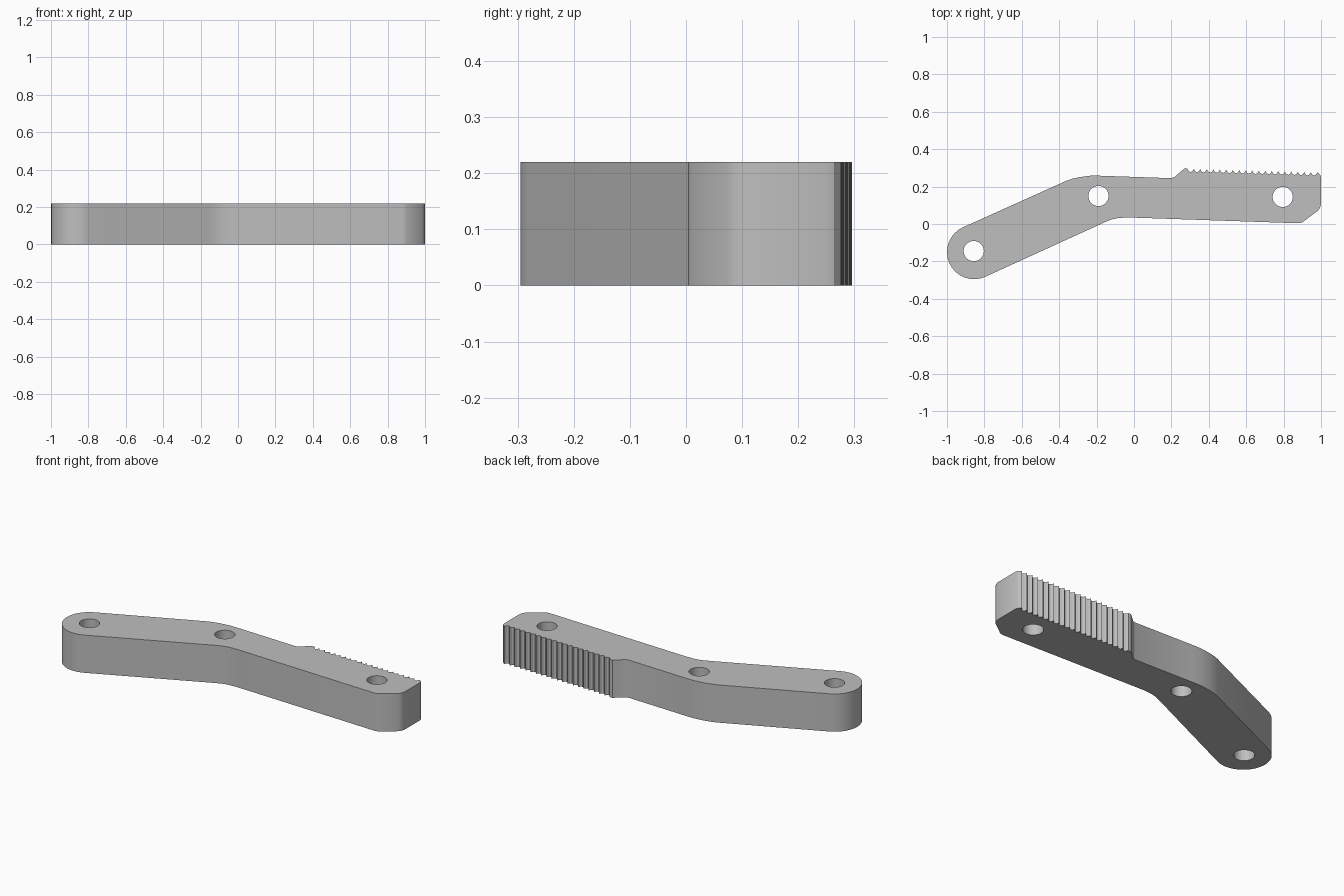
import bpy, bmesh, math
from mathutils import Vector

cube = bpy.data.objects.get("Cube")
if cube:
    bpy.data.objects.remove(cube, do_unlink=True)

HEIGHT = 0.22
TEETH = 20

grey = bpy.data.materials.new("plain_grey")
grey.use_nodes = True
colour = (0.52, 0.52, 0.52, 1)
grey.diffuse_color = colour
grey.node_tree.nodes["Principled BSDF"].inputs["Base Color"].default_value = colour


def arc(cx, cy, r, start, end, steps):
    angles = [math.radians(start + (end - start) * i / steps) for i in range(steps + 1)]
    return [(cx + r * math.cos(a), cy + r * math.sin(a)) for a in angles]


def teeth(start, end, depth):
    """Row of sharp crests with scooped valleys between them."""
    a, b = Vector(start), Vector(end)
    points = []
    for i in range(TEETH):
        for t, d in ((0, 0), (0.2, 0.7), (0.5, 1), (0.8, 0.7)):
            p = a.lerp(b, (i + t) / TEETH)
            points.append((p.x, p.y - d * depth))
    return points + [end]


# Outline, anticlockwise: inner bend, chamfered tip, toothed edge, outer bend, round end
outline = [(-0.155, 0.01), (-0.12, 0.024), (-0.086, 0.032), (-0.03, 0.035),
           (0.88, 0.004), (0.9, 0.009), (0.985, 0.072), (0.995, 0.088),
           (1.0, 0.107), (1.0, 0.25), (0.995, 0.264)]
outline += teeth((0.98, 0.276), (0.285, 0.296), 0.018)
outline += [(0.268, 0.296), (0.215, 0.25), (0.2, 0.245), (-0.18, 0.258),
            (-0.235, 0.258), (-0.289, 0.251), (-0.33, 0.242), (-0.364, 0.23)]
outline += arc(-0.855, -0.15, 0.145, 114, 294, 16)

# Outline and pin holes filled as one flat face region, then raised to full thickness
holes = [arc(x, y, 0.054, 0, 360, 32)[:-1]
         for x, y in ((-0.857, -0.145), (-0.19, 0.15), (0.795, 0.145))]
bm = bmesh.new()
edges = []
for loop in [outline] + holes:
    verts = [bm.verts.new((x, y, 0)) for x, y in loop]
    edges += [bm.edges.new((v, verts[(i + 1) % len(verts)])) for i, v in enumerate(verts)]
bmesh.ops.triangle_fill(bm, edges=edges, use_beauty=True, normal=(0, 0, 1))
raised = bmesh.ops.extrude_face_region(bm, geom=bm.faces[:], use_keep_orig=True)
top = [g for g in raised["geom"] if isinstance(g, bmesh.types.BMVert)]
bmesh.ops.translate(bm, verts=top, vec=(0, 0, HEIGHT))
bmesh.ops.recalc_face_normals(bm, faces=bm.faces[:])

mesh = bpy.data.meshes.new("toothed_lever")
bm.to_mesh(mesh)
bm.free()
mesh.materials.append(grey)
lever = bpy.data.objects.new("toothed_lever", mesh)
bpy.context.collection.objects.link(lever)

# Smooth bends and holes, crisp rims and teeth
bpy.ops.object.select_all(action='DESELECT')
lever.select_set(True)
bpy.context.view_layer.objects.active = lever
bpy.ops.object.shade_smooth_by_angle(angle=math.radians(30))
